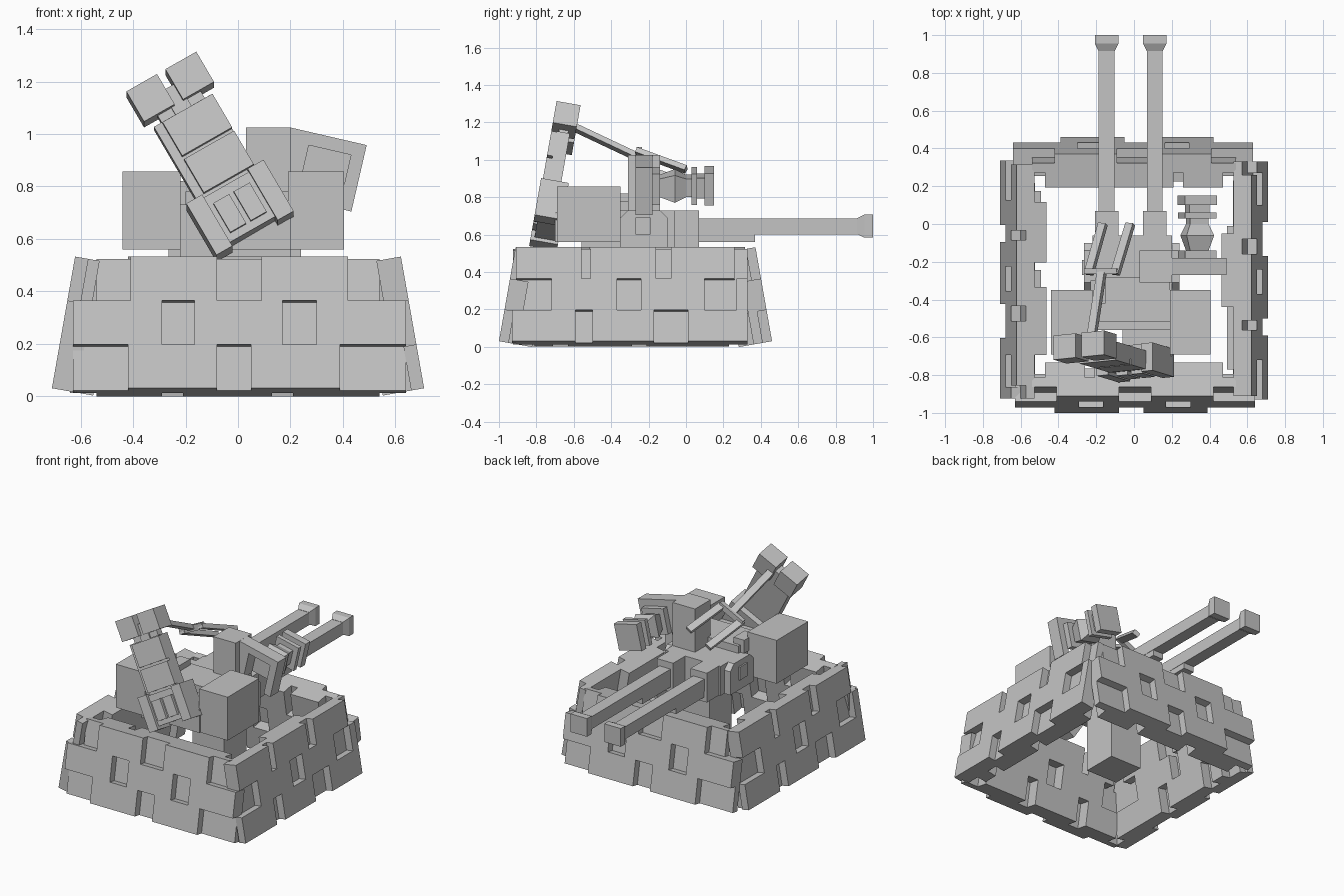
import bpy, bmesh
from math import radians
from mathutils import Matrix, Vector

cube = bpy.data.objects.get("Cube")
if cube:
    bpy.data.objects.remove(cube)

GREY = (0.55, 0.55, 0.55, 1)
mat = bpy.data.materials.new("plain grey")
mat.use_nodes = True
mat.diffuse_color = GREY
mat.node_tree.nodes["Principled BSDF"].inputs["Base Color"].default_value = GREY


def move(x, y, z):
    return Matrix.Translation((x, y, z))


def turn(degrees, axis):
    return Matrix.Rotation(radians(degrees), 4, axis)


def finish(name, bm, matrix=Matrix()):
    bmesh.ops.recalc_face_normals(bm, faces=bm.faces)
    mesh = bpy.data.meshes.new(name)
    bm.to_mesh(mesh)
    bm.free()
    mesh.materials.append(mat)
    obj = bpy.data.objects.new(name, mesh)
    obj.matrix_world = matrix
    bpy.context.collection.objects.link(obj)
    return obj


def add_box(bm, xs, ys, zs):
    size = Matrix.Diagonal((xs[1] - xs[0], ys[1] - ys[0], zs[1] - zs[0], 1))
    place = move(sum(xs) / 2, sum(ys) / 2, sum(zs) / 2)
    bmesh.ops.create_cube(bm, size=1, matrix=place @ size)


def boxes(name, parts, matrix=Matrix()):
    bm = bmesh.new()
    for part in parts:
        add_box(bm, *part)
    return finish(name, bm, matrix)


def square_loft(name, sections, matrix):
    # square rings (y, half width) joined along y
    bm = bmesh.new()
    rings = []
    for y, h in sections:
        rings.append([bm.verts.new((a * h, y, b * h))
                      for a, b in ((-1, -1), (1, -1), (1, 1), (-1, 1))])
    for r, s in zip(rings, rings[1:]):
        for i in range(4):
            j = (i + 1) % 4
            bm.faces.new((r[i], r[j], s[j], s[i]))
    bm.faces.new(rings[0])
    bm.faces.new(rings[-1])
    return finish(name, bm, matrix)


def extruded(name, outline, xs):
    # (y, z) outline pulled along x
    bm = bmesh.new()
    face = bm.faces.new([bm.verts.new((xs[0], y, z)) for y, z in outline])
    new = bmesh.ops.extrude_face_region(bm, geom=[face])["geom"]
    verts = [v for v in new if isinstance(v, bmesh.types.BMVert)]
    bmesh.ops.translate(bm, verts=verts, vec=(xs[1] - xs[0], 0, 0))
    return finish(name, bm)


def beam(name, start, end, width, height, roll):
    a, b = Vector(start), Vector(end)
    d = b - a
    matrix = move(*a) @ d.to_track_quat('Y', 'Z').to_matrix().to_4x4() @ turn(roll, 'Y')
    w, h = width / 2, height / 2
    return boxes(name, [((-w, w), (0, d.length), (-h, h))], matrix)


# Leaning brick walls: three rows of bricks on both faces of a thin core
ROW = 0.17
LONG_OUTER = [
    [(-0.42, -0.08), (0.05, 0.39)],
    [(-0.63, -0.29), (-0.165, 0.17), (0.30, 0.64)],
    [(-0.41, -0.08), (0.09, 0.42)],
]
LONG_INNER = [
    [(-0.54, -0.29), (-0.21, 0.13), (0.21, 0.54)],
    [(-0.40, -0.06), (0.06, 0.40)],
    [(-0.47, -0.26), (-0.21, 0.13), (0.13, 0.47)],
]
LONG_CORE = [[(-0.63, 0.64)], [(-0.63, 0.64)], [(-0.54, 0.54)]]
SIDE_OUTER = [
    [(-0.66, -0.32), (-0.23, 0.10), (0.28, 0.60)],
    [(-0.45, -0.10), (0.03, 0.37), (0.54, 0.60)],
    [(-0.64, -0.29), (-0.24, 0.11), (0.19, 0.53)],
]
SIDE_INNER = [
    [(-0.54, -0.44), (-0.36, -0.02), (0.06, 0.50)],
    [(-0.50, -0.16), (-0.08, 0.26)],
]
SIDE_CORE = [[(-0.64, 0.60)]] * 3


def wall(name, angle, pivot_y, distance, outer, inner, core, depths):
    front, back, full = depths
    parts = []
    for rows, depth in ((outer, (0, front)), (core, (front, back)), (inner, (back, full))):
        for i, row in enumerate(rows):
            parts += [(span, depth, (i * ROW, (i + 1) * ROW)) for span in row]
    boxes(name, parts, move(0, pivot_y, 0) @ turn(angle, 'Z')
          @ move(0, -distance, 0.03) @ turn(-10, 'X'))


LONG = (0.73, LONG_OUTER, LONG_INNER, LONG_CORE, (0.05, 0.10, 0.18))
DEPTHS = (0.05, 0.095, 0.16)
wall("front_wall", 0, -0.27, *LONG)
wall("back_wall", 180, -0.27, *LONG)
wall("left_wall", 90, -0.27, 0.71, SIDE_OUTER,
     SIDE_INNER + [[(-0.17, 0.22)]], SIDE_CORE, DEPTHS)
wall("right_wall", -90, -0.324, 0.71, SIDE_OUTER,
     SIDE_INNER + [[(-0.44, -0.12), (0.01, 0.37)]], SIDE_CORE, DEPTHS)

# Turret body on its pedestal
boxes("pedestal", [((-0.12, 0.12), (-0.32, -0.08), (0.03, 0.56))])
boxes("turret_body", [((-0.22, 0.20), (-0.56, -0.06), (0.53, 0.73)),
                      ((-0.20, 0.19), (-0.52, -0.28), (0.73, 0.78)),
                      ((-0.23, -0.15), (-0.42, -0.30), (0.73, 0.82))])
boxes("column_support", [((-0.06, 0.2), (-0.70, -0.56), (0.56, 0.72))])
boxes("left_ammo_box", [((0.19, 0.405), (-0.69, -0.35), (0.56, 0.856))])
boxes("right_ammo_box", [((-0.44, -0.22), (-0.69, -0.35), (0.56, 0.856))])

# Side brackets with a square boss
BRACKET = [(-0.35, 0.53), (-0.10, 0.53), (-0.10, 0.69),
           (-0.14, 0.73), (-0.31, 0.73), (-0.35, 0.69)]
for side, inner, outer in (("left", 0.18, 0.24), ("right", -0.2, -0.265)):
    extruded(side + "_bracket", BRACKET, (inner, outer))
    low, high = sorted((outer - 0.01, outer + 0.01))
    boxes(side + "_boss", [((low, high), (-0.27, -0.19), (0.60, 0.69))])

# Twin barrels
for side, x in (("left", 0.11), ("right", -0.145)):
    boxes(side + "_barrel_mount", [((x - 0.062, x + 0.062), (-0.1, 0.07), (0.53, 0.73))])
    boxes(side + "_barrel", [((x - 0.042, x + 0.042), (0.05, 0.92), (0.60, 0.685)),
                             ((x - 0.04, x + 0.04), (0.05, 0.37), (0.56, 0.61))])
    square_loft(side + "_muzzle", [(0.915, 0.042), (0.955, 0.062), (1.0, 0.062)],
                move(x, 0, 0.645))

# Sight tower with a tilted clamp and ribbed spool
boxes("sight_tower", [((0.03, 0.2), (-0.31, -0.14), (0.70, 1.025))])
tilt = move(0.335, 0, 0.86) @ turn(13, 'Y')
CLAMP_Y = (-0.27, -0.18)
boxes("sight_clamp", [((-0.17, 0.13), CLAMP_Y, (0.08, 0.13)),
                      ((0.08, 0.13), CLAMP_Y, (-0.13, 0.08)),
                      ((-0.16, -0.085), CLAMP_Y, (-0.1, 0.08))], tilt)
square_loft("sight_spool",
            [(-0.18, 0.085), (-0.14, 0.085), (-0.14, 0.05), (-0.06, 0.075),
             (0, 0.05), (0.03, 0.05), (0.03, 0.085), (0.06, 0.085),
             (0.06, 0.055), (0.1, 0.055), (0.1, 0.088), (0.15, 0.088)], tilt)

# Leaning column with base, panels and twin head
lean = move(0.065, -0.755, 0.61) @ turn(-10, 'X') @ turn(-30, 'Y')
boxes("column_base", [((-0.1, 0.1), (-0.05, 0.08), (0.02, 0.22)),
                      ((-0.08, -0.01), (-0.07, 0), (0.05, 0.18)),
                      ((0.01, 0.08), (-0.07, 0), (0.05, 0.18))]
      + [((s - 0.035, s + 0.035), (-0.07, 0.08), (0, 0.23)) for s in (-0.135, 0.135)], lean)
boxes("column_body", [((-0.125, 0.13), (-0.03, 0.04), (0.2, 0.555))], lean)
boxes("column_panels", [((-0.09, 0.13), (-0.06, 0), (z, z + 0.15))
                        for z in (0.235, 0.4)], lean)
boxes("column_neck", [((-0.09, 0.1), (-0.02, 0.03), (0.55, 0.6)),
                      ((-0.03, 0.04), (-0.03, 0.04), (0.55, 0.66))], lean)
boxes("column_head", [((-0.15, -0.015), (-0.06, 0.07), (0.587, 0.722)),
                      ((0.022, 0.158), (-0.06, 0.07), (0.587, 0.722))], lean)

# Fork reaching back from the head, rolled with the column
beam("fork_stem", (-0.225, -0.6, 1.175), (-0.17, -0.25, 1.01), 0.045, 0.03, -30)
beam("fork_yoke", (-0.255, -0.25, 0.965), (-0.085, -0.25, 1.05), 0.03, 0.04, 0)
beam("fork_right_prong", (-0.24, -0.265, 0.97), (-0.165, 0, 0.87), 0.045, 0.03, -30)
beam("fork_left_prong", (-0.1, -0.265, 1.045), (-0.02, 0, 0.948), 0.045, 0.03, -30)
